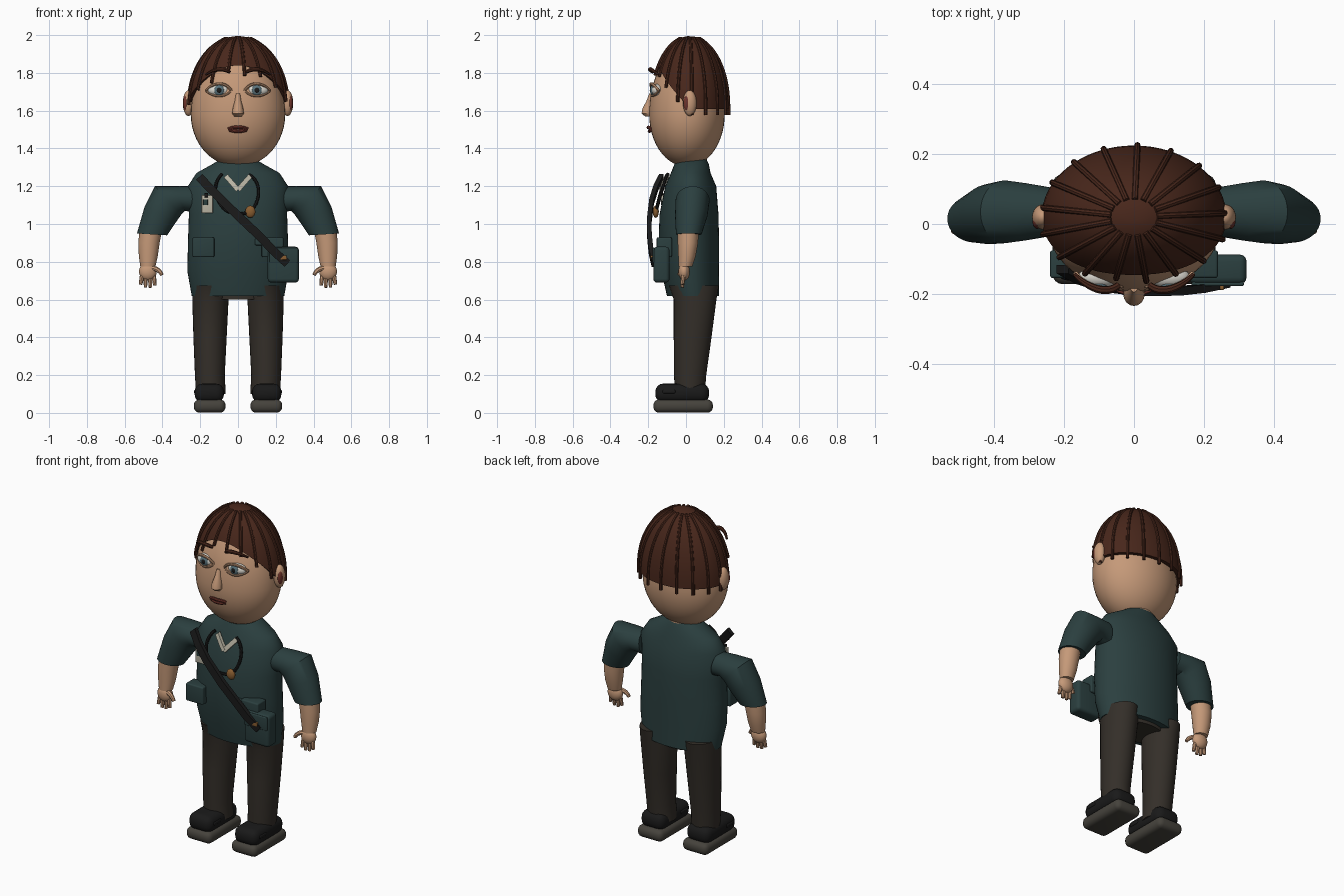
import bpy, bmesh
from math import sin, cos, pi, acos, sqrt, radians
from mathutils import Vector, Matrix

if "Cube" in bpy.data.objects:
    bpy.data.objects.remove(bpy.data.objects["Cube"])


def mat(name, r, g, b):
    m = bpy.data.materials.new(name)
    m.diffuse_color = (r, g, b, 1)
    m.use_nodes = True
    m.node_tree.nodes["Principled BSDF"].inputs["Base Color"].default_value = m.diffuse_color
    return m


SKIN = mat("skin", .56, .32, .19)
HAIR = mat("hair", .065, .02, .011)
SHIRT = mat("shirt", .024, .05, .05)
TROUSER = mat("trousers", .034, .028, .022)
BLACK = mat("black", .01, .01, .01)
SOLE = mat("sole", .06, .055, .045)
WHITE = mat("white", .7, .68, .62)
CREAM = mat("cream", .5, .47, .38)
IRIS = mat("iris", .1, .17, .2)
LIP = mat("lip", .16, .035, .025)
BRASS = mat("brass", .25, .11, .03)


def add(name, bm, m):
    bmesh.ops.recalc_face_normals(bm, faces=bm.faces)
    me = bpy.data.meshes.new(name)
    bm.to_mesh(me)
    bm.free()
    me.materials.append(m)
    o = bpy.data.objects.new(name, me)
    bpy.context.collection.objects.link(o)
    return o


def loft(name, rings, m):
    bm = bmesh.new()
    vs = [[bm.verts.new(p) for p in r] for r in rings]
    n = len(vs[0])
    for a, b in zip(vs, vs[1:]):
        for i in range(n):
            bm.faces.new((a[i], a[(i + 1) % n], b[(i + 1) % n], b[i]))
    bm.faces.new(vs[0])
    bm.faces.new(vs[-1])
    return add(name, bm, m)


def ring(a, b, cy, ry, n=32):
    """Elliptical section whose x-z diameter runs from a to b."""
    mx, mz, hx, hz = (a[0]+b[0])/2, (a[1]+b[1])/2, (b[0]-a[0])/2, (b[1]-a[1])/2
    return [(mx + hx*cos(t), cy + ry*sin(t), mz + hz*cos(t))
            for t in (2*pi*i/n for i in range(n))]


def ball(name, c, r, m, seg=24):
    bm = bmesh.new()
    bmesh.ops.create_uvsphere(bm, u_segments=seg, v_segments=seg*2//3, radius=1)
    bm.transform(Matrix.Translation(c) @ Matrix.Diagonal((*r, 1)))
    return add(name, bm, m)


def box(name, c, size, m, bevel=.01):
    bm = bmesh.new()
    bmesh.ops.create_cube(bm, size=1)
    bm.transform(Matrix.Translation(c) @ Matrix.Diagonal((*size, 1)))
    bmesh.ops.bevel(bm, geom=bm.edges[:], offset=bevel, segments=4, profile=.5, affect='EDGES')
    return add(name, bm, m)


def tube(name, pts, r, m, radii=None):
    cu = bpy.data.curves.new(name, 'CURVE')
    cu.dimensions = '3D'
    cu.bevel_depth, cu.bevel_resolution, cu.use_fill_caps, cu.resolution_u = r, 2, True, 5
    sp = cu.splines.new('NURBS')
    sp.points.add(len(pts) - 1)
    for i, p in enumerate(pts):
        sp.points[i].co = (*p, 1)
        sp.points[i].radius = radii[i] if radii else 1
    sp.order_u = min(4, len(pts))
    sp.use_endpoint_u = True
    tmp = bpy.data.objects.new("tmp", cu)
    bpy.context.collection.objects.link(tmp)
    me = bpy.data.meshes.new_from_object(tmp.evaluated_get(bpy.context.evaluated_depsgraph_get()))
    bpy.data.objects.remove(tmp)
    me.materials.clear()
    me.materials.append(m)
    o = bpy.data.objects.new(name, me)
    bpy.context.collection.objects.link(o)
    return o


def ribbon(name, pts, w, t, m):
    rings = []
    for i, p in enumerate(pts):
        d = Vector(pts[min(i+1, len(pts)-1)]) - Vector(pts[max(i-1, 0)])
        s = Vector((-d.z, 0, d.x)).normalized() * w / 2
        f = Vector((0, t / 2, 0))
        p = Vector(p)
        rings.append([p+s+f, p+s-f, p-s-f, p-s+f])
    return loft(name, rings, m)


# Head: egg shape
head = ball("head", (0, 0, 0), (1, 1, 1), SKIN, 40)
for v in head.data.vertices:
    x, y, z = v.co
    v.co = (.25*x, .005 + .2*y, 1.58 + z*(.36 if z > 0 else .277))
loft("neck", [ring((-.09, z), (.09, z), .03, .08) for z in (1.28, 1.4)], SKIN)


# Hair: cap cut along a hairline, with raised strands
def hair_point(a, t, k=1.0):
    return (.265*k*sin(t)*sin(a), .02 - .205*k*sin(t)*cos(a), 1.62 + .375*cos(t))


def hairline(a):
    return acos((1.61 + .23*max(cos(a), 0) - 1.62) / .375)


N, R = 64, 16
rings = [[hair_point(2*pi*i/N, hairline(2*pi*i/N)*(j/R)) for i in range(N)] for j in range(1, R+1)]
inner = [hair_point(2*pi*i/N, hairline(2*pi*i/N), .92) for i in range(N)]
loft("hair_cap", rings + [inner], HAIR)
for i in range(17):
    a = 2*pi*(i + .4)/17
    end = hairline(a) + (.16 if i in (0, 15) else .09)
    tube("hair_strand", [hair_point(a, .25 + (end-.25)*k/7, 1.0 + .012*(k > 0)) for k in range(8)],
         .009, HAIR)

# Face
loft("nose", [ring((-w, z), (w, z), y, d, 16) for z, w, y, d in
              ((1.69, .012, -.175, .02), (1.65, .018, -.185, .025), (1.61, .028, -.197, .034),
               (1.585, .031, -.2, .035), (1.57, .02, -.195, .022))], SKIN)
tube("upper_lip", [(-.05, -.185, 1.503), (-.02, -.2, 1.515), (0, -.2, 1.507), (.02, -.2, 1.515), (.05, -.185, 1.503)], .009, LIP)
tube("lower_lip", [(-.045, -.186, 1.499), (0, -.2, 1.484), (.045, -.186, 1.499)], .01, LIP)
for s in (-1, 1):
    ball("eye_white", (s*.1, -.152, 1.708), (.06, .032, .033), WHITE)
    ball("iris", (s*.1, -.176, 1.708), (.027, .013, .028), IRIS)
    ball("pupil", (s*.1, -.184, 1.708), (.014, .008, .015), BLACK)
    tube("upper_eyelid", [(s*.035, -.175, 1.705), (s*.06, -.195, 1.752), (s*.13, -.19, 1.758), (s*.168, -.142, 1.705)], .008, SKIN)
    tube("lower_eyelid", [(s*.035, -.175, 1.705), (s*.07, -.19, 1.668), (s*.13, -.183, 1.668), (s*.168, -.142, 1.705)], .006, SKIN)
    tube("eyebrow", [(s*.045, -.175, 1.805), (s*.07, -.2, 1.822), (s*.12, -.195, 1.83), (s*.17, -.145, 1.79)], .012, HAIR, (.8, 1.1, 1, .5))
    ball("ear", (s*.262, .02, 1.64), (.03, .036, .068), SKIN)
    ball("inner_ear", (s*.277, .008, 1.64), (.014, .022, .042), LIP)

# Shirt body
loft("shirt", [ring((-w, z), (w, z), cy, ry, 48) for z, w, cy, ry in
               ((.62, .245, .037, .138), (.75, .268, .022, .152), (.9, .265, .015, .16),
                (1.05, .26, .016, .156), (1.2, .265, .025, .135), (1.27, .22, .025, .105),
                (1.32, .13, .03, .09), (1.355, .075, .03, .07))], SHIRT)

# Arms, legs and shoes on both sides
for s in (-1, 1):
    def limb(name, secs, m):
        loft(name, [ring((s*a, az), (s*b, bz), cy, ry) for a, az, b, bz, cy, ry in secs], m)

    limb("sleeve", ((.23, 1.06, .25, 1.2, .035, .07), (.28, 1.07, .34, 1.2, .035, .082),
                    (.3, 1.05, .44, 1.2, .035, .09), (.335, 1, .495, 1.09, .028, .086),
                    (.375, .94, .535, .95, .015, .068)), SHIRT)
    limb("forearm", ((.4, .98, .52, .98, .012, .056), (.415, .9, .528, .9, .01, .054),
                     (.425, .83, .525, .83, .005, .046), (.437, .775, .517, .775, -.003, .036)), SKIN)
    ball("palm", (s*.477, -.01, .748), (.047, .03, .048), SKIN)
    for x0, x1, z1 in ((.447, .44, .675), (.466, .464, .663), (.487, .49, .665), (.506, .516, .68)):
        tube("finger", [(s*x0, -.012, .74), (s*(x0+x1)/2, -.017, .705), (s*x1, -.02, z1)], .012, SKIN, (1, 1, .75))
    tube("thumb", [(s*.455, -.02, .765), (s*.42, -.03, .765), (s*.402, -.035, .73)], .013, SKIN, (1.1, 1, .75))
    limb("trouser_leg", ((.065, .1, .222, .1, .02, .08), (.07, .2, .228, .2, .022, .085),
                         (.06, .4, .236, .4, .035, .1), (.05, .6, .242, .6, .048, .113),
                         (.06, .675, .24, .675, .042, .133)), TROUSER)
    box("shoe_sole", (s*.15, -.015, .036), (.168, .315, .07), SOLE, .03)
    box("shoe_upper", (s*.152, -.02, .105), (.155, .285, .1), BLACK, .042)
    box("shoe_strap", (s*.152, -.09, .112), (.162, .07, .02), BLACK, .008)
    box("shirt_pocket", (s*.183, -.115, .877), (.115, .08, .105), SHIRT, .008)
    # Collar trim
    ribbon("collar_trim", [(s*.065, -.1, 1.255), (s*.03, -.118, 1.215), (0, -.13, 1.18)], .025, .02, CREAM)
loft("trouser_seat", [ring((-w, z), (w, z), .045, .1) for z, w in ((.6, .15), (.7, .2))], TROUSER)

# Badge
box("badge", (-.163, -.12, 1.105), (.06, .02, .095), CREAM, .004)
box("badge_clip", (-.168, -.127, 1.152), (.02, .02, .022), BLACK, .003)
box("badge_panel", (-.172, -.13, 1.115), (.024, .005, .03), SHIRT, .001)

# Neck cord with pendant
tube("cord_left", [(-.085, -.095, 1.265), (-.13, -.12, 1.22), (-.12, -.15, 1.11), (-.04, -.165, 1.04), (.06, -.16, 1.06)], .009, BLACK)
tube("cord_right", [(.06, -.1, 1.26), (.12, -.115, 1.23), (.13, -.14, 1.13), (.065, -.16, 1.065)], .009, BLACK)
ball("pendant", (.065, -.16, 1.065), (.027, .016, .032), BRASS)

# Shoulder strap and bag
path = [(-.205, -.13, 1.25), (-.15, -.16, 1.19), (-.08, -.182, 1.12), (.03, -.195, 1.015),
        (.12, -.193, .93), (.19, -.185, .855), (.262, -.17, .79)]
ribbon("shoulder_strap", path, .045, .024, BLACK)
box("bag", (.24, -.13, .785), (.165, .085, .19), SHIRT, .02)
box("bag_flap", (.24, -.172, .835), (.15, .012, .08), SHIRT, .005)
box("bag_handle", (.165, -.137, .905), (.15, .016, .035), SHIRT, .006)
box("bag_buckle", (.24, -.182, .822), (.036, .014, .024), BRASS, .004)

# Smooth shading that keeps hard edges
for o in bpy.context.scene.objects:
    o.select_set(o.type == 'MESH')
bpy.context.view_layer.objects.active = head
bpy.ops.object.shade_smooth_by_angle(angle=radians(42))
